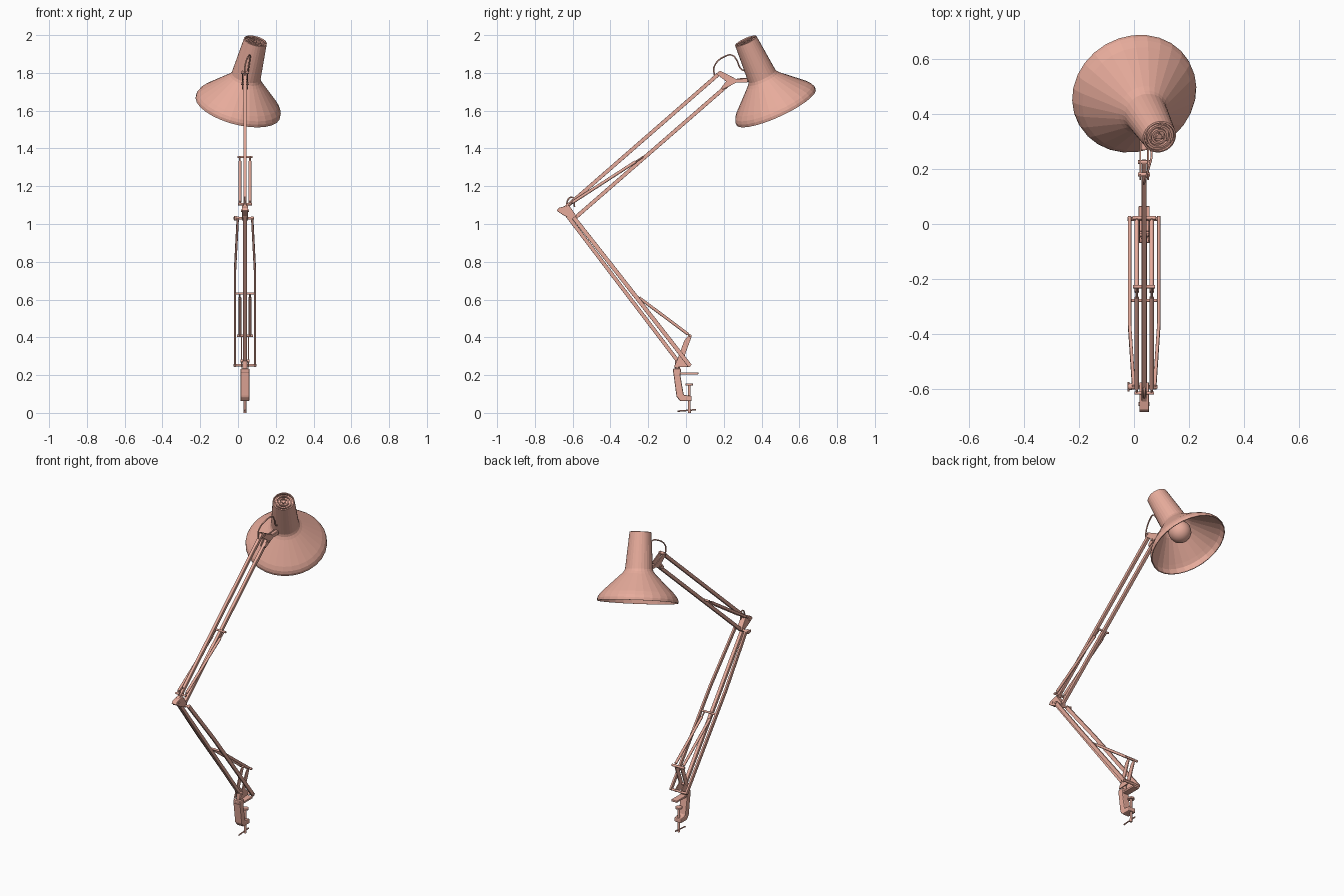
import bpy, bmesh, math
from mathutils import Vector, Matrix

if "Cube" in bpy.data.objects:
    bpy.data.objects.remove(bpy.data.objects["Cube"])

CX = 0.037  # plane of the arms

paint = bpy.data.materials.new("terracotta_paint")
paint.diffuse_color = (0.8, 0.41, 0.33, 1)
paint.use_nodes = True
paint.node_tree.nodes["Principled BSDF"].inputs["Base Color"].default_value = paint.diffuse_color


def finish(name, bm, smooth=False, bevel=0):
    bmesh.ops.recalc_face_normals(bm, faces=bm.faces)
    me = bpy.data.meshes.new(name)
    bm.to_mesh(me)
    bm.free()
    me.materials.append(paint)
    ob = bpy.data.objects.new(name, me)
    bpy.context.collection.objects.link(ob)
    if bevel:
        m = ob.modifiers.new("bevel", 'BEVEL')
        m.width, m.segments, m.limit_method = bevel, 2, 'ANGLE'
    if smooth:
        bpy.ops.object.select_all(action='DESELECT')
        ob.select_set(True)
        bpy.context.view_layer.objects.active = ob
        bpy.ops.object.shade_smooth_by_angle(angle=math.radians(35))
    return ob


def bar(name, pts, wx, wd):
    """Rectangular bar along points, one side kept parallel to x."""
    bm, rings = bmesh.new(), []
    pts = [Vector(p) for p in pts]
    for i, p in enumerate(pts):
        d = (pts[min(i + 1, len(pts) - 1)] - pts[max(i - 1, 0)]).normalized()
        n = d.cross(Vector((1, 0, 0))).normalized() * wd / 2
        x = Vector((wx / 2, 0, 0))
        rings.append([bm.verts.new(p + v) for v in (x + n, n - x, -x - n, x - n)])
    for a, b in zip(rings, rings[1:]):
        for i in range(4):
            bm.faces.new((a[i], a[(i + 1) % 4], b[(i + 1) % 4], b[i]))
    bm.faces.new(rings[0])
    bm.faces.new(rings[-1])
    return finish(name, bm, bevel=0.002)


def rod(name, p, q, r, sides=16):
    p, q = Vector(p), Vector(q)
    bm = bmesh.new()
    m = Matrix.Translation((p + q) / 2) @ (q - p).to_track_quat('Z', 'Y').to_matrix().to_4x4()
    bmesh.ops.create_cone(bm, cap_ends=True, segments=sides, radius1=r, radius2=r,
                          depth=(q - p).length, matrix=m)
    return finish(name, bm, True)


def cross(name, y, z, half, r=0.007):
    return rod(name, (CX - half, y, z), (CX + half, y, z), r)


def plate(name, yz, x0, x1, bevel=0.002):
    """Side outline in (y, z) extruded along x."""
    bm = bmesh.new()
    f = bm.faces.new([bm.verts.new((x0, y, z)) for y, z in yz])
    g = bmesh.ops.extrude_face_region(bm, geom=[f])['geom']
    bmesh.ops.translate(bm, vec=(x1 - x0, 0, 0), verts=[v for v in g if isinstance(v, bmesh.types.BMVert)])
    return finish(name, bm, bevel=bevel)


def plate_pair(name, yz, half, t=0.006):
    for s, side in ((-1, "left"), (1, "right")):
        plate(f"{name}_{side}", yz, CX + s * half, CX + s * (half - t), 0.001)


def lathe(name, profile, sides=32, smooth=True):
    """Profile of (radius, height) spun about local z."""
    bm = bmesh.new()
    vs = [bm.verts.new((r, 0, h)) for r, h in profile]
    es = [bm.edges.new(e) for e in zip(vs, vs[1:])]
    bmesh.ops.spin(bm, geom=vs + es, cent=(0, 0, 0), axis=(0, 0, 1), angle=math.tau, steps=sides)
    bmesh.ops.remove_doubles(bm, verts=bm.verts, dist=1e-5)
    return finish(name, bm, smooth)


def cable(name, pts, r):
    cu = bpy.data.curves.new(name, 'CURVE')
    cu.dimensions, cu.bevel_depth, cu.bevel_resolution = '3D', r, 2
    cu.use_fill_caps = True
    cu.resolution_u = 6
    cu.materials.append(paint)
    sp = cu.splines.new('BEZIER')
    sp.bezier_points.add(len(pts) - 1)
    for b, p in zip(sp.bezier_points, pts):
        b.co = p
        b.handle_left_type = b.handle_right_type = 'AUTO'
    bpy.context.collection.objects.link(bpy.data.objects.new(name, cu))


def spring(name, p, q):
    """Pair of springs with thin hooked ends."""
    for s, side in ((-1, "left"), (1, "right")):
        a, b = (Vector((CX + s * 0.027, *c)) for c in (p, q))
        rod(f"{name}_{side}", a.lerp(b, 0.04), a.lerp(b, 0.9), 0.008, 12)
        rod(f"{name}_wire_{side}", a, b, 0.0045, 8)


# Table clamp: C-shaped body, jaw, screw and handle
plate("clamp_body", [(-0.07, 0.235), (-0.025, 0.235), (-0.03, 0.20), (-0.012, 0.095), (0.03, 0.09),
                     (0.03, 0.062), (-0.03, 0.062), (-0.05, 0.085)], CX - 0.024, CX + 0.024, 0.006)
plate("clamp_jaw", [(-0.07, 0.215), (0.065, 0.215), (0.065, 0.203), (-0.06, 0.203)], CX - 0.02, CX + 0.02)
rod("clamp_screw", (CX, 0.018, 0.008), (CX, 0.018, 0.15), 0.007)
rod("clamp_pad", (CX, 0.018, 0.146), (CX, 0.018, 0.156), 0.02)
rod("clamp_handle", (CX, -0.045, 0.009), (CX, 0.052, 0.017), 0.004, 8)
rod("clamp_screw_foot", (CX, 0.018, 0), (CX, 0.018, 0.02), 0.008)
rod("swivel_post", (CX, -0.045, 0.22), (CX, -0.045, 0.275), 0.014)

# Base bracket carrying the lower arm and its springs
plate_pair("base_bracket", [(-0.065, 0.24), (0.025, 0.245), (0.025, 0.262), (-0.012, 0.29), (0.03, 0.405),
                            (0.018, 0.415), (-0.008, 0.385), (-0.045, 0.285)], 0.022)
cross("base_front_pin", 0.018, 0.253, 0.06)
cross("base_rear_pin", -0.04, 0.275, 0.025)
cross("base_spring_pin", 0.022, 0.408, 0.043)

# Lower arm: one middle bar and two bowed outer bars
bar("lower_middle_bar", [(CX, -0.648, 1.07), (CX, -0.04, 0.27)], 0.02, 0.02)
for s, side in ((-1, "left"), (1, "right")):
    bar(f"lower_outer_bar_{side}", [(CX + s * 0.038, -0.595, 1.035), (CX + s * 0.053, -0.37, 0.75),
                                    (CX + s * 0.053, 0.022, 0.248)], 0.012, 0.022)
cross("lower_spring_pin", -0.278, 0.632, 0.054, 0.006)
spring("lower_spring", (0.022, 0.408), (-0.278, 0.632))

# Elbow bracket, pins and wing knob
plate("elbow_bracket", [(-0.685, 1.07), (-0.675, 1.085), (-0.62, 1.1), (-0.575, 1.035),
                        (-0.59, 1.018), (-0.655, 1.05)], CX - 0.017, CX + 0.017)
cross("elbow_rear_pin", -0.655, 1.07, 0.02)
cross("elbow_front_pin", -0.592, 1.03, 0.048)
rod("elbow_knob", (CX - 0.058, -0.592, 1.03), (CX - 0.044, -0.592, 1.03), 0.012, 12)
plate("elbow_knob_wing", [(-0.61, 1.022), (-0.61, 1.038), (-0.574, 1.038), (-0.574, 1.022)],
      CX - 0.06, CX - 0.054)
cable("elbow_cable", [(CX, -0.635, 1.085), (CX, -0.618, 1.137), (CX, -0.6, 1.14), (CX, -0.59, 1.09)], 0.004)

# Upper arm: two parallel bars with springs
bar("upper_top_bar", [(CX, -0.64, 1.085), (CX, 0.18, 1.8)], 0.018, 0.02)
bar("upper_bottom_bar", [(CX, -0.59, 1.03), (CX, 0.228, 1.742)], 0.018, 0.02)
cross("upper_spring_pin", -0.228, 1.355, 0.04, 0.006)
cross("upper_spring_foot_pin", -0.615, 1.105, 0.036, 0.006)
spring("upper_spring", (-0.615, 1.105), (-0.228, 1.355))

# Head bracket joining arm to shade
plate_pair("head_bracket", [(0.16, 1.795), (0.18, 1.812), (0.265, 1.768), (0.325, 1.77), (0.325, 1.75),
                            (0.27, 1.75), (0.195, 1.712), (0.188, 1.725), (0.212, 1.755)], 0.017)
cross("head_top_pin", 0.18, 1.8, 0.022)
cross("head_bottom_pin", 0.225, 1.742, 0.022)
rod("head_pivot", (CX, 0.27, 1.76), (CX, 0.345, 1.763), 0.011)
cable("head_cable", [(CX, 0.15, 1.785), (CX, 0.15, 1.835), (0.056, 0.212, 1.89), (0.064, 0.245, 1.893),
                     (0.062, 0.268, 1.868), (0.055, 0.292, 1.82), (0.055, 0.315, 1.81)], 0.004)

# Shade, vented cap and bulb, built along the shade axis from the top down
top = Vector((0.093, 0.316, 1.971))
axis = Vector((-0.093, 0.16, -0.35))
place = Matrix.Translation(top) @ axis.to_track_quat('Z', 'Y').to_matrix().to_4x4()
parts = [
    lathe("lamp_shade", [(0.054, 0.006), (0.056, 0), (0.062, 0.002), (0.079, 0.212), (0.085, 0.226),
                         (0.097, 0.24), (0.206, 0.345), (0.223, 0.366), (0.23, 0.382), (0.231, 0.398),
                         (0.226, 0.398), (0.219, 0.368), (0.202, 0.35), (0.092, 0.244), (0.074, 0.214),
                         (0.056, 0.012), (0.054, 0.006)], 28, False),
    lathe("vent_base", [(0, 0.016), (0.057, 0.016), (0.057, 0.022), (0, 0.022)]),
    lathe("vent_hub", [(0, 0.004), (0.01, 0.004), (0.01, 0.018), (0, 0.018)], 20),
    lathe("bulb_socket", [(0, 0.02), (0.03, 0.02), (0.03, 0.18), (0.024, 0.23), (0, 0.23)], 20),
    lathe("bulb", [(0, 0.355)] + [(0.065 * math.sin(a), 0.29 + 0.065 * math.cos(a))
                                  for a in (math.radians(15 * k) for k in range(1, 11))]
          + [(0.024, 0.21), (0, 0.21)], 24),
]
for i, r in enumerate((0.025, 0.042)):
    parts.append(lathe(f"vent_ring_{i + 1}", [(r - 0.004, 0.004), (r + 0.004, 0.004), (r + 0.004, 0.018),
                                              (r - 0.004, 0.018), (r - 0.004, 0.004)]))
for i in range(3):
    c, s = math.cos(i * math.tau / 3), math.sin(i * math.tau / 3)
    parts.append(rod(f"vent_spoke_{i + 1}", (0.008 * c, 0.008 * s, 0.01), (0.056 * c, 0.056 * s, 0.01), 0.004, 8))
for ob in parts:
    ob.matrix_world = place
